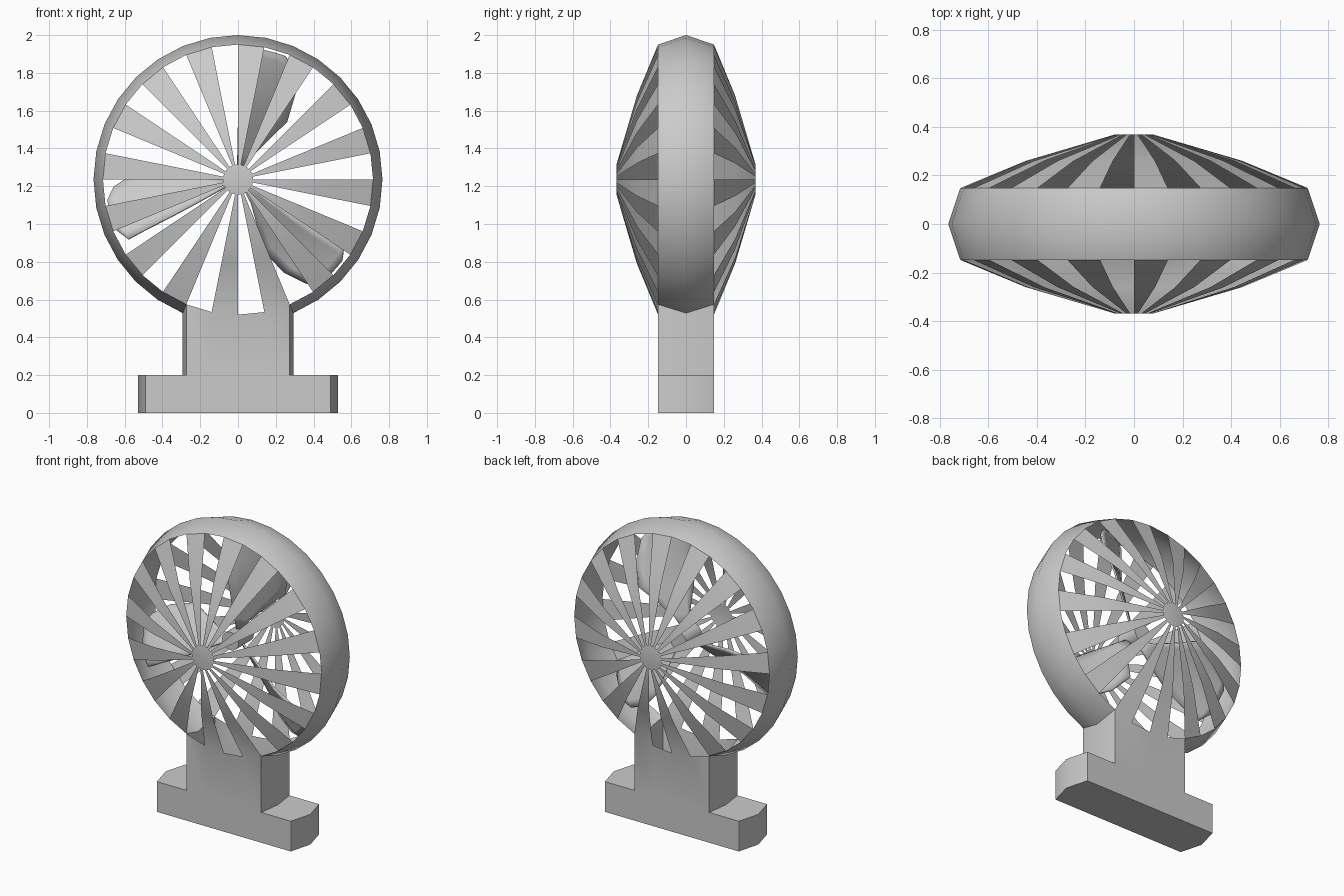
import bpy, bmesh, math

if "Cube" in bpy.data.objects:
    bpy.data.objects.remove(bpy.data.objects["Cube"])

CZ, SEG = 1.235, 32


def finish(bm, name, angle):
    bmesh.ops.recalc_face_normals(bm, faces=bm.faces)
    me = bpy.data.meshes.new(name)
    bm.to_mesh(me)
    bm.free()
    ob = bpy.data.objects.new(name, me)
    bpy.context.collection.objects.link(ob)
    bpy.ops.object.select_all(action='DESELECT')
    ob.select_set(True)
    bpy.context.view_layer.objects.active = ob
    bpy.ops.object.shade_smooth_by_angle(angle=math.radians(angle))
    return ob


def polar(r, deg, y):
    a = math.radians(deg)
    return (r * math.cos(a), y, CZ + r * math.sin(a))


def extrude(bm, faces):
    # extrude a face region, drop the old faces, return the new verts and faces
    geom = bmesh.ops.extrude_face_region(bm, geom=faces)["geom"]
    old = [f for f in faces if f.is_valid]
    if old:
        bmesh.ops.delete(bm, geom=old, context='FACES')
    return ([g for g in geom if isinstance(g, bmesh.types.BMVert)],
            [g for g in geom if isinstance(g, bmesh.types.BMFace)])


# Guard housing: lathed rim, with every second spoke sector left open
half = [(0.08, -0.368), (0.445, -0.26), (0.715, -0.148)]
profile = half + [(0.765, 0)] + [(r, -y) for r, y in reversed(half)]
bm = bmesh.new()
rings = [[bm.verts.new(polar(r, i * 360 / SEG, y)) for i in range(SEG)]
         for r, y in profile]
foot = []
for k in range(len(rings) - 1):
    for i in range(SEG):
        is_rim = k in (2, 3)
        if not is_rim and i % 2 == 0:
            continue
        j = (i + 1) % SEG
        f = bm.faces.new((rings[k][i], rings[k][j], rings[k + 1][j], rings[k + 1][i]))
        if is_rim and 22 <= i <= 25:
            foot.append(f)
bm.faces.new(rings[0])
bm.faces.new(rings[-1])

# Stand: the bottom of the rim pulled down into a column, then out into a base
for z in (0.2, 0.0):
    verts, foot = extrude(bm, foot)
    for v in verts:
        v.co.z = z
sides = [f for f in bm.faces
         if all(v.co.z < 0.21 and abs(v.co.x) > 0.27 for v in f.verts)]
verts, _ = extrude(bm, sides)
for v in verts:
    v.co.x = math.copysign(0.53 if abs(v.co.y) < 0.01 else 0.49, v.co.x)
finish(bm, "guard_and_stand", 40)

# Fan blades: (radius, trailing angle, leading angle), pitched front to back
stations = [(0.04, 92, 66), (0.14, 90, 60), (0.27, 89.5, 53), (0.40, 89, 50),
            (0.55, 88.5, 56.6), (0.66, 88.5, 63.5), (0.70, 82, 69)]
COLS = 6
for n in range(3):
    bm = bmesh.new()
    rows = []
    for r, a0, a1 in stations:
        row = []
        for c in range(COLS + 1):
            t = c / COLS
            deg = a0 + (a1 - a0) * t
            y = 0.11 * ((89 - deg) / 18 - 1) * min(1, r / 0.4)
            row.append(bm.verts.new(polar(r, deg + 120 * n, y)))
        rows.append(row)
    for p, q in zip(rows, rows[1:]):
        for c in range(COLS):
            bm.faces.new((p[c], p[c + 1], q[c + 1], q[c]))
    blade = finish(bm, f"fan_blade_{n + 1}", 40)
    mod = blade.modifiers.new("thickness", 'SOLIDIFY')
    mod.thickness = 0.012
    mod.offset = 0

# Blade hub
bpy.ops.mesh.primitive_cylinder_add(vertices=24, radius=0.06, depth=0.16,
                                    location=(0, 0, CZ), rotation=(math.pi / 2, 0, 0))
bpy.context.object.name = "blade_hub"
bpy.ops.object.shade_smooth_by_angle(angle=math.radians(40))
